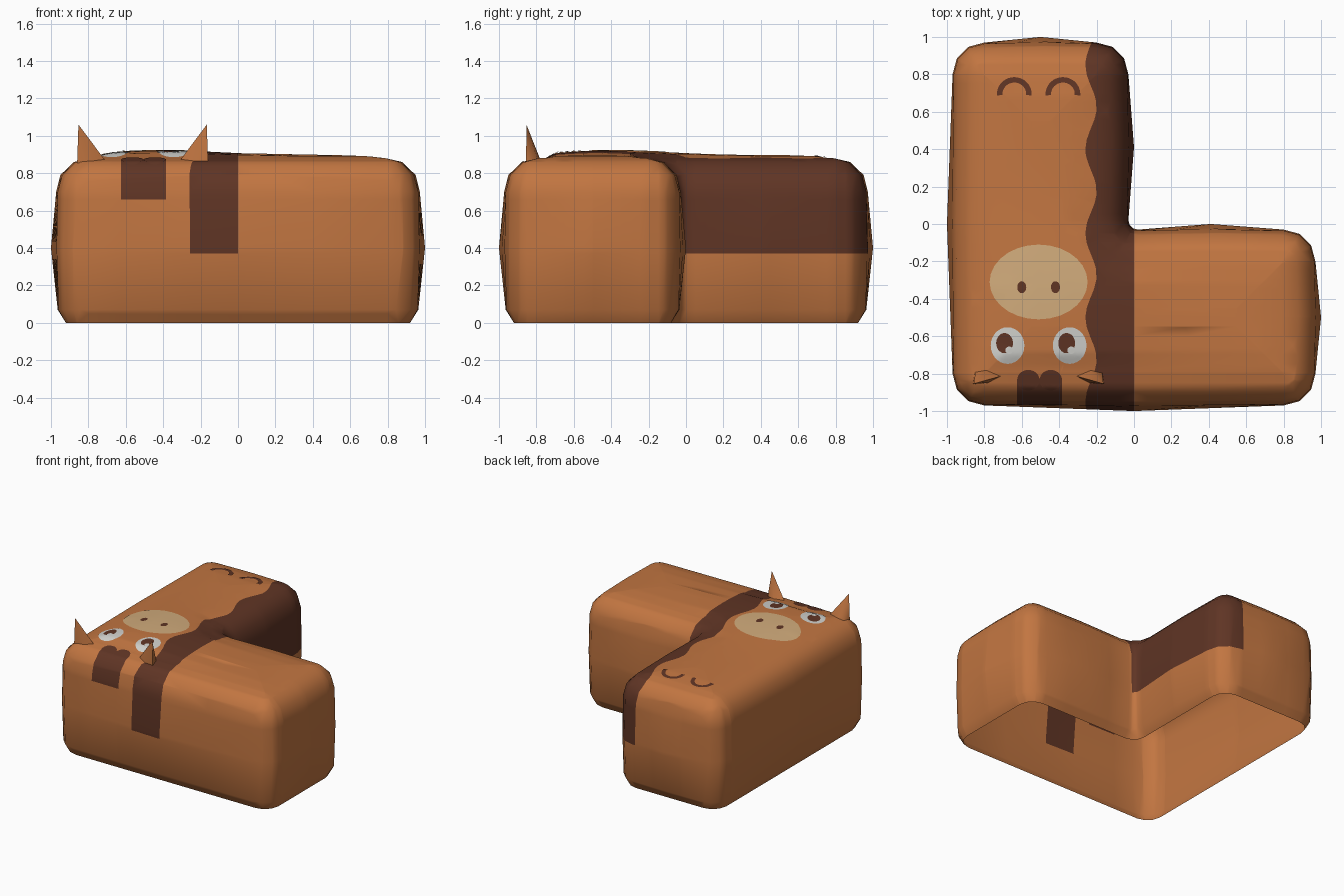
import bpy, bmesh, math
from mathutils import Vector
from mathutils.bvhtree import BVHTree

if "Cube" in bpy.data.objects:
    bpy.data.objects.remove(bpy.data.objects["Cube"])


def material(name, rgb):
    m = bpy.data.materials.new(name)
    m.diffuse_color = (*rgb, 1)
    m.use_nodes = True
    m.node_tree.nodes["Principled BSDF"].inputs["Base Color"].default_value = m.diffuse_color
    return m


ORANGE = material("orange_brown", (0.54, 0.18, 0.053))
DARK = material("dark_brown", (0.115, 0.035, 0.018))
BEIGE = material("beige", (0.64, 0.41, 0.20))
WHITE = material("off_white", (0.64, 0.64, 0.61))


def finish(bm, name, mats, angle=50):
    me = bpy.data.meshes.new(name)
    bm.to_mesh(me)
    ob = bpy.data.objects.new(name, me)
    bpy.context.collection.objects.link(ob)
    for m in mats:
        me.materials.append(m)
    bpy.ops.object.select_all(action='DESELECT')
    ob.select_set(True)
    bpy.context.view_layer.objects.active = ob
    bpy.ops.object.shade_smooth_by_angle(angle=math.radians(angle))
    return ob


# ---- body: rounded L outline, lofted upward, open underneath ----
# corner x, corner y, start angle, convex?
CORNERS = [(-.97, -.97, 180, True), (.97, -.97, 270, True), (.97, -.03, 0, True),
           (-.03, -.03, 270, False), (-.03, .97, 0, True), (-.97, .97, 90, True)]
# height, inset, bulge of the sides
RINGS = [(0, .05, 0), (.07, .01, .004), (.4, 0, .03), (.7, .006, .008), (.79, .03, .01),
         (.86, .1, .008), (.88, .18, 0), (.888, .3, 0), (.892, .42, 0)]


def outline(inset, bulge):
    arcs = []
    for x, y, a0, convex in CORNERS:
        if convex:
            mid = math.radians(a0 + 45)
            k = max(.17, inset + .004)
            c = Vector((x - math.copysign(k, math.cos(mid)), y - math.copysign(k, math.sin(mid))))
            r, turn = k - inset, 30
        else:
            c, r, turn = Vector((x + .05, y + .05)), .05 + inset, -30
        arcs.append([c + r * Vector((math.cos(math.radians(a0 + turn * i)),
                                     math.sin(math.radians(a0 + turn * i)))) for i in range(4)])
    pts = []
    for i, arc in enumerate(arcs):
        pts += arc
        p, q = arc[-1], arcs[(i + 1) % len(arcs)][0]
        d = (q - p).normalized()
        for t in (.25, .5, .75):
            pts.append(p.lerp(q, t) + Vector((d.y, -d.x)) * bulge * (1 - abs(2 * t - 1)))
    return pts


bm = bmesh.new()
loops = [[bm.verts.new((p.x, p.y, z)) for p in outline(d, b)] for z, d, b in RINGS]
n = len(loops[0])
for lo, hi in zip(loops, loops[1:]):
    for i in range(n):
        j = (i + 1) % n
        bm.faces.new((lo[i], lo[j], hi[j], hi[i]))
bm.faces.new(loops[-1])


def cut(axis, value):
    no = Vector((0, 0, 0))
    no[axis] = 1
    bmesh.ops.bisect_plane(bm, geom=bm.verts[:] + bm.edges[:] + bm.faces[:],
                           dist=1e-5, plane_co=no * value, plane_no=no)


def wave(y):
    return -.23 - .03 * math.cos(2 * math.pi * (y - .4) / .45)


# colour borders of the mane and forelock
for axis, value in ((0, 0), (0, -.625), (0, -.385), (1, -.83), (2, .37), (2, .66)):
    cut(axis, value)
for i in range(-19, 20):
    cut(1, i * .05 + .002)
# wavy border: shift the mesh, cut straight, shift back
for v in bm.verts:
    v.co.x -= wave(v.co.y)
cut(0, 0)
for v in bm.verts:
    v.co.x += wave(v.co.y)
# slightly raised crown
for v in bm.verts:
    if v.co.z > .884:
        d2 = (v.co.x + .4) ** 2 + (v.co.y + .4) ** 2
        v.co.z += .026 * math.exp(-d2 / .2) + .004
for f in bm.faces:
    c = f.calc_center_median()
    mane = wave(c.y) < c.x < 0 and c.z > .37
    forelock = -.625 < c.x < -.385 and c.y < -.83 and c.z > .66
    f.material_index = int(mane or forelock)
bmesh.ops.triangulate(bm, faces=[f for f in bm.faces if len(f.verts) > 4])
bm.normal_update()
surface = BVHTree.FromBMesh(bm)
finish(bm, "body", [ORANGE, DARK], 60)
bm.free()


# ---- painted patches laid on the top surface ----
def patch(name, mat, lift, cx, cy, rx, ry, inner=0.0, a0=0, a1=360):
    pm = bmesh.new()
    rings, segs = (1 if inner else 5), 28
    grid = []
    for k in range(rings + 1):
        s = inner + (1 - inner) * k / rings
        row = []
        for i in range(segs + 1):
            a = math.radians(a0 + (a1 - a0) * i / segs)
            x, y = cx + rx * s * math.cos(a), cy + ry * s * math.sin(a)
            hit = surface.ray_cast(Vector((x, y, 2)), Vector((0, 0, -1)))[0]
            row.append(pm.verts.new((x, y, hit.z + lift)))
        grid.append(row)
    for lo, hi in zip(grid, grid[1:]):
        for i in range(segs):
            pm.faces.new((lo[i], hi[i], hi[i + 1], lo[i + 1]))
    bmesh.ops.remove_doubles(pm, verts=pm.verts[:], dist=1e-4)
    finish(pm, name, [mat])
    pm.free()


MID = -.51
patch("muzzle", BEIGE, .003, MID, -.31, .262, .2)
for side, label in ((-1, "left"), (1, "right")):
    patch("nostril_" + label, DARK, .006, MID + side * .09, -.338, .024, .032)
    ex = MID + side * .166
    patch("eye_" + label, WHITE, .003, ex, -.65, .09, .098)
    patch("pupil_" + label, DARK, .005, ex - .016, -.637, .045, .054)
    patch("eye_glint_" + label, WHITE, .007, ex + .008, -.675, .02, .02)
    patch("hoof_arc_" + label, DARK, .004, MID + side * .13, .695, .093, .09, .68, -5, 185)
    patch("forelock_curl_" + label, DARK, .003, MID + .005 + side * .06, -.835, .06, .055)

    # ears: slim pointed horns leaning outward
    em = bmesh.new()
    base = [em.verts.new((MID + side * u, y, .855)) for u, y in
            ((.19, -.81), (.27, -.772), (.34, -.79), (.35, -.855), (.27, -.85))]
    tip = em.verts.new((MID + side * .343, -.853, 1.06))
    for i in range(5):
        em.faces.new((base[i], base[(i + 1) % 5], tip))
    em.faces.new(base[::-1])
    bmesh.ops.recalc_face_normals(em, faces=em.faces[:])
    finish(em, "ear_" + label, [ORANGE], 80)
    em.free()
